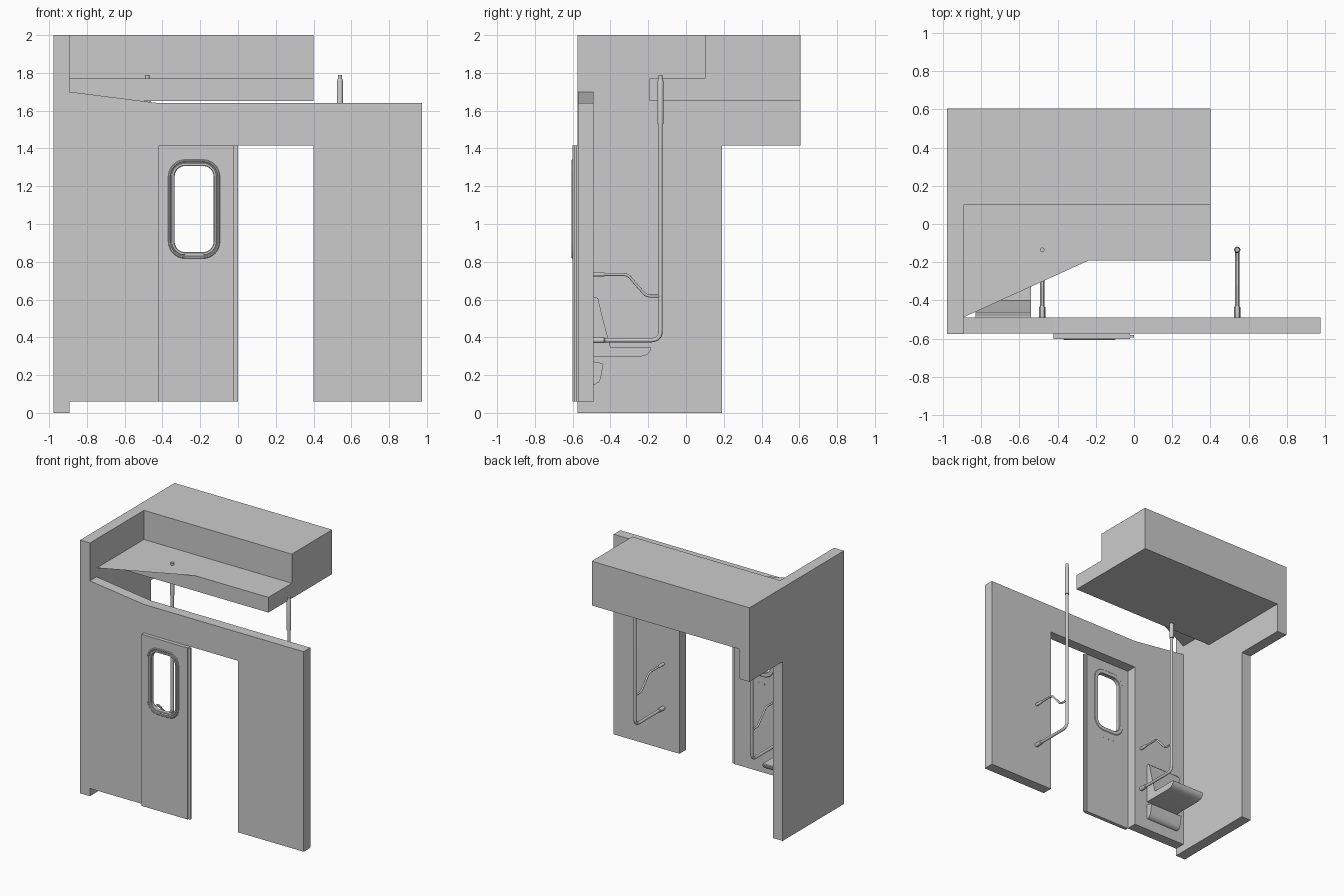
import bpy, bmesh, math
from mathutils import Vector

if "Cube" in bpy.data.objects:
    bpy.data.objects.remove(bpy.data.objects["Cube"])


def finish(name, bm, smooth=False):
    bmesh.ops.recalc_face_normals(bm, faces=bm.faces)
    me = bpy.data.meshes.new(name)
    bm.to_mesh(me)
    bm.free()
    ob = bpy.data.objects.new(name, me)
    bpy.context.collection.objects.link(ob)
    if smooth:
        smooth_shade(ob)
    return ob


def smooth_shade(ob):
    bpy.ops.object.select_all(action='DESELECT')
    bpy.context.view_layer.objects.active = ob
    ob.select_set(True)
    bpy.ops.object.shade_smooth_by_angle(angle=math.radians(35))


def prism(name, pts, axis, a, b, smooth=False):
    """Extrude a profile along x (profile is y,z) or along y (profile is x,z)."""
    place = (lambda u, v, t: (t, u, v)) if axis == 'x' else (lambda u, v, t: (u, t, v))
    bm = bmesh.new()
    lo = [bm.verts.new(place(u, v, a)) for u, v in pts]
    hi = [bm.verts.new(place(u, v, b)) for u, v in pts]
    bm.faces.new(lo)
    bm.faces.new(hi[::-1])
    for i in range(len(pts)):
        j = (i + 1) % len(pts)
        bm.faces.new((lo[i], lo[j], hi[j], hi[i]))
    return finish(name, bm, smooth)


def loft(name, loops, closed=False):
    """Skin a list of equally sized point loops; cap the ends unless closed."""
    bm = bmesh.new()
    rings = [[bm.verts.new(p) for p in loop] for loop in loops]
    if not closed:
        bm.faces.new(rings[0])
        bm.faces.new(rings[-1])
    pairs = list(zip(rings, rings[1:])) + ([(rings[-1], rings[0])] if closed else [])
    for r, s in pairs:
        for i in range(len(r)):
            j = (i + 1) % len(r)
            bm.faces.new((r[i], r[j], s[j], s[i]))
    return finish(name, bm, True)


def fillet(pts, r, n=6):
    """Round the inner corners of an open path."""
    pts = [Vector(p) for p in pts]
    out = [pts[0]]
    for p, c, q in zip(pts, pts[1:], pts[2:]):
        a, b = c + (p - c).normalized() * r, c + (q - c).normalized() * r
        for k in range(n + 1):
            t = k / n
            out.append(a * (1 - t) ** 2 + c * 2 * t * (1 - t) + b * t * t)
    return out + [pts[-1]]


def tube(name, x, path, radii, n=16):
    """Round bar along a (y, z) path in the plane x = const."""
    path = [Vector(p) for p in path]
    if not isinstance(radii, list):
        radii = [radii] * len(path)
    loops = []
    for i, (p, r) in enumerate(zip(path, radii)):
        d = (path[min(i + 1, len(path) - 1)] - path[max(i - 1, 0)]).normalized()
        ring = []
        for k in range(n):
            a = 2 * math.pi * k / n
            s = r * math.sin(a)
            ring.append((x + r * math.cos(a), p.x - d.y * s, p.y + d.x * s))
        loops.append(ring)
    return loft(name, loops)


def rounded_rect(cx, cz, w, h, r, n=8):
    pts = []
    for q, (sx, sz) in enumerate(((1, 1), (-1, 1), (-1, -1), (1, -1))):
        for k in range(n + 1):
            a = math.pi / 2 * (q + k / n)
            pts.append((cx + sx * (w - r) + r * math.cos(a),
                        cz + sz * (h - r) + r * math.sin(a)))
    return pts


# Walls
prism("end_wall", [(-.575, 0), (.19, 0), (.19, 1.415), (.605, 1.415), (.605, 2), (-.575, 2)],
      'x', -.978, -.892)
prism("side_wall", [(-.892, .06), (-.42, .06), (-.42, 1.415), (.4, 1.415), (.4, .06), (.975, .06),
                    (.975, 1.64), (-.42, 1.64), (-.892, 1.7)], 'y', -.573, -.49)

# Stepped ceiling box and the thin corner panel level with its shelf
prism("ceiling_box", [(.1, 2), (.605, 2), (.605, 1.65), (-.192, 1.65), (-.192, 1.77), (.1, 1.77)],
      'x', -.892, .4)
bm = bmesh.new()
bm.faces.new([bm.verts.new(p) for p in ((-.892, -.488, 1.77), (-.24, -.192, 1.77), (-.892, -.192, 1.77))])
finish("ceiling_corner_panel", bm)

# Sliding door with a window hole
WX, WZ = -.2325, 1.079
cu = bpy.data.curves.new("door_panel", 'CURVE')
cu.dimensions, cu.fill_mode, cu.extrude = '2D', 'BOTH', .0145
for pts in ([(-.42, .06), (-.02, .06), (-.02, 1.415), (-.42, 1.415)],
            rounded_rect(WX, WZ, .112, .237, .065)):
    sp = cu.splines.new('POLY')
    sp.points.add(len(pts) - 1)
    for p, (u, v) in zip(sp.points, pts):
        p.co = (u, v, 0, 1)
    sp.use_cyclic_u = True
door = bpy.data.objects.new("door_panel", cu)
bpy.context.collection.objects.link(door)
door.location.y, door.rotation_euler.x = -.5875, math.pi / 2
bpy.ops.object.select_all(action='DESELECT')
bpy.context.view_layer.objects.active = door
door.select_set(True)
bpy.ops.object.convert(target='MESH')
smooth_shade(bpy.context.view_layer.objects.active)
prism("door_edge_seal", [(-.02, .06), (0, .06), (0, 1.415), (-.02, 1.415)], 'y', -.594, -.581)

# Window frame: raised bead, groove and inner lip, on both door faces
section = [(0, -.573), (0, -.602), (.004, -.606), (.010, -.606), (.014, -.602), (.018, -.602),
           (.020, -.605), (.030, -.605), (.034, -.601),
           (.034, -.574), (.030, -.570), (.004, -.570)]
loft("window_frame", [[(u, y, v) for u, v in rounded_rect(WX, WZ, .137 - o, .262 - o, .09 - o)]
                      for o, y in section], closed=True)

# Small buttons below the window, inside
for i in range(3):
    tube("door_button_%d" % (i + 1), WX + .05 * (i - 1), [(-.574, .76), (-.570, .76)], .006)

# Folding seat
S0, S1 = -.83, -.54
prism("seat_cushion", [(-.49, .297), (-.25, .297), (-.22, .302), (-.2, .313), (-.187, .33),
                       (-.184, .345), (-.19, .35), (-.49, .35)], 'x', S0, S1, True)
prism("seat_back", [(-.49, .615), (-.475, .614), (-.465, .605), (-.45, .54), (-.43, .46),
                    (-.4, .35), (-.49, .35)], 'x', S0, S1, True)
prism("seat_support", [(-.49, .272), (-.443, .262), (-.438, .255), (-.452, .18), (-.462, .162),
                       (-.48, .151), (-.49, .15)], 'x', S0, S1, True)

# Handrails: bent pole, cranked branch and thicker end sleeves
for side, x in (("left", -.48), ("right", .54)):
    tube(side + "_pole", x, fillet([(-.49, .385), (-.135, .385), (-.135, 1.79)], .05), .0115)
    tube(side + "_branch", x, fillet([(-.49, .733), (-.31, .733), (-.21, .618), (-.135, .618)], .025),
         .0075)
    tube(side + "_top_sleeve", x, [(-.135, 1.53), (-.135, 1.755), (-.135, 1.767)],
         [.0165, .0165, .012])
    for label, z, r in (("lower", .385, .016), ("upper", .733, .0115)):
        tube("%s_%s_sleeve" % (side, label), x, [(-.49, z), (-.435, z), (-.43, z)],
             [r, r, r * .75])
